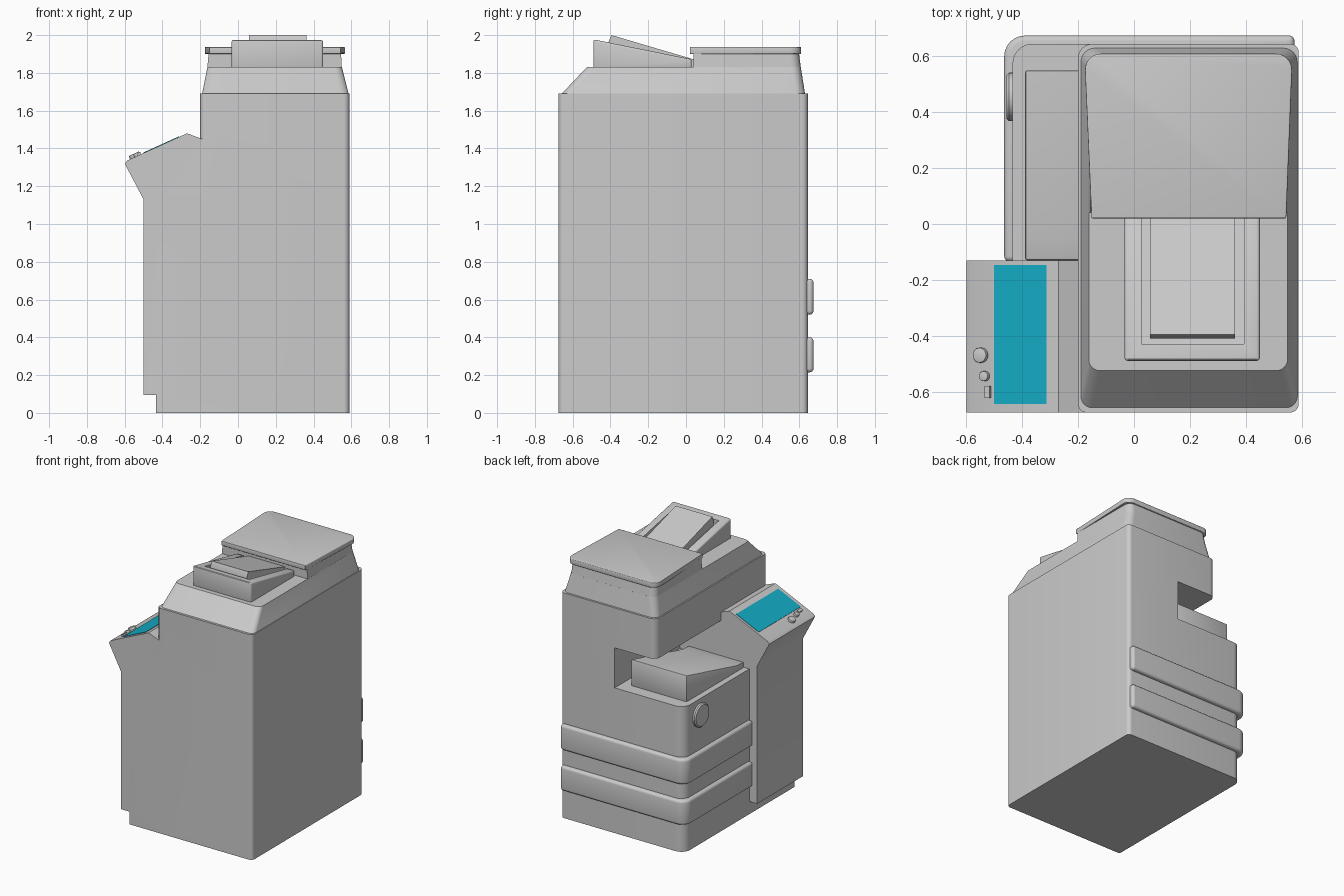
import bpy, bmesh, math
from mathutils import Vector

if "Cube" in bpy.data.objects:
    bpy.data.objects.remove(bpy.data.objects["Cube"])


def make(name, rings):
    """Close a stack of equal-length point rings into a solid."""
    bm = bmesh.new()
    vs = [[bm.verts.new(p) for p in r] for r in rings]
    n = len(vs[0])
    for a, b in zip(vs, vs[1:]):
        for i in range(n):
            bm.faces.new((a[i], a[(i + 1) % n], b[(i + 1) % n], b[i]))
    bm.faces.new(vs[0][::-1])
    bm.faces.new(vs[-1])
    bmesh.ops.recalc_face_normals(bm, faces=bm.faces[:])
    me = bpy.data.meshes.new(name)
    bm.to_mesh(me)
    bm.free()
    ob = bpy.data.objects.new(name, me)
    bpy.context.collection.objects.link(ob)
    return ob


def rounded(corners, radii, n=6):
    """Polygon with circular fillets at its corners."""
    out, k = [], len(corners)
    for i, r in enumerate(radii):
        c = Vector(corners[i])
        a = c + (Vector(corners[i - 1]) - c).normalized() * r
        b = c + (Vector(corners[(i + 1) % k]) - c).normalized() * r
        if r == 0:
            out.append(c)
            continue
        w = math.sqrt(0.5)
        for j in range(n + 1):
            t = j / n
            k0, k1, k2 = (1 - t) ** 2, 2 * w * t * (1 - t), t * t
            out.append((a * k0 + c * k1 + b * k2) / (k0 + k1 + k2))
    return out


def rect(x0, y0, x1, y1):
    return [(x0, y0), (x1, y0), (x1, y1), (x0, y1)]


def loft(name, sections, radii=(0, 0, 0, 0)):
    """Sections are (z, corner list)."""
    return make(name, [[(p[0], p[1], z) for p in rounded(c, radii)] for z, c in sections])


def box(name, x0, y0, z0, x1, y1, z1):
    return loft(name, [(z0, rect(x0, y0, x1, y1)), (z1, rect(x0, y0, x1, y1))])


def prism_x(name, prof, x0, x1):
    return make(name, [[(x, y, z) for y, z in prof] for x in (x0, x1)])


def prism_y(name, prof, y0, y1):
    return make(name, [[(x, y, z) for x, z in prof] for y in (y0, y1)])


def apply(ob, kind, **kw):
    m = ob.modifiers.new(kind, kind)
    for k, v in kw.items():
        setattr(m, k, v)
    bpy.context.view_layer.objects.active = ob
    bpy.ops.object.modifier_apply(modifier=m.name)


def boolean(ob, other, op):
    apply(ob, 'BOOLEAN', operation=op, solver='EXACT', object=other)
    bpy.data.objects.remove(other)


def bevel(ob, w, seg=3):
    apply(ob, 'BEVEL', width=w, segments=seg, limit_method='ANGLE', angle_limit=math.radians(35))


# Cabinet: lower block, scanner column with paper slot, control housing
lower = rect(-.435, -.675, .59, .645)
body = loft("cabinet", [(0, lower), (1.09, lower)], (.01, .03, .03, .07))
upper = rect(-.20, -.675, .59, .645)
column = loft("column", [(1.09, upper), (1.69, upper)], (.03, .03, .03, .05))
boolean(column, box("slot_cutter", -.6, -.13, 1.0, .14, 1, 1.39), 'DIFFERENCE')
boolean(body, column, 'UNION')
housing = prism_y("housing", [(-.3, .095), (-.5, .095), (-.5, 1.13), (-.6, 1.32), (-.585, 1.337),
                              (-.27, 1.48), (-.19, 1.45), (-.1, 1.45), (-.1, 1.05), (-.3, 1.05)],
                  -.675, -.13)
boolean(body, housing, 'UNION')

# Drawer bands wrapping the back and left side
for i, (z0, z1) in enumerate([(.215, .40), (.52, .71)]):
    c = rect(-.465, -.135, .575, .675)
    bevel(loft(f"drawer_band_{i + 1}", [(z0, c), (z1, c)], (0, 0, .02, .075)), .028, 4)

# Round side handle
knob = make("side_knob", [[(x, .455 + r * math.cos(a), .97 + r * math.sin(a))
                           for a in [math.tau * i / 32 for i in range(32)]]
                          for x, r in ((-.42, .087), (-.448, .087), (-.457, .078))])

# Paper output tray
bevel(prism_x("output_tray", [(.55, 1.08), (.55, 1.287), (-.05, 1.135), (-.13, 1.13), (-.13, 1.08)],
              -.39, .07), .008, 2)

# Scanner hood, feeder block and lid
loft("scanner_hood", [(1.69, rect(-.19, -.658, .585, .63)),
                      (1.83, rect(-.162, -.525, .55, .608))], (.04, .04, .05, .05))
loft("feeder_block", [(1.82, rect(-.163, .04, .55, .609)),
                      (1.91, rect(-.155, .04, .545, .597))], (0, 0, .05, .05))
lid = [(-.152, .02), (.545, .02), (.568, .61), (-.178, .61)]
bevel(loft("feeder_lid", [(1.90, lid), (1.938, lid)], (.005, .005, .06, .06)), .012)

# Document tray with sunken bed and raised plate
tray = prism_x("document_tray", [(-.49, 1.82), (-.49, 1.977), (.03, 1.872), (.03, 1.82)], -.034, .451)
bevel(tray, .012)
boolean(tray, prism_x("bed_cutter", [(-.43, 1.935), (-.43, 2.1), (.1, 2.1), (.1, 1.828)],
                      .027, .394), 'DIFFERENCE')
prism_x("document_plate", [(-.41, 1.92), (-.41, 1.965), (-.395, 2.0), (.04, 1.872), (.04, 1.825)],
        .058, .362)

# Touch screen and buttons lying on the sloped panel
SLOPE = math.atan2(1.48 - 1.337, .315)


def on_panel(ob, x, y):
    ob.location = (x, y, 1.48 + (x + .27) * math.tan(SLOPE))
    ob.rotation_euler = (0, -SLOPE, 0)
    return ob


half = .0935 / math.cos(SLOPE)
screen = on_panel(box("touch_screen", -half, -.249, -.01, half, .249, .003), -.4065, -.396)
teal = bpy.data.materials.new("screen_teal")
teal.diffuse_color = (.007, .41, .56, 1)
teal.use_nodes = True
teal.node_tree.nodes["Principled BSDF"].inputs["Base Color"].default_value = teal.diffuse_color
screen.data.materials.append(teal)
for i, (x, y, r) in enumerate([(-.547, -.47, .027), (-.533, -.545, .018)]):
    ring = [(r * math.cos(math.tau * k / 24), r * math.sin(math.tau * k / 24)) for k in range(24)]
    button = make(f"round_button_{i + 1}", [[(a, b, z) for a, b in ring] for z in (-.01, .018)])
    bevel(button, .004, 2)
    on_panel(button, x, y)
on_panel(box("switch", -.01, -.022, -.01, .01, .022, .012), -.522, -.602)

# Smooth the rounded parts, keep edges sharp
for ob in bpy.context.collection.objects:
    ob.select_set(True)
    bpy.context.view_layer.objects.active = ob
bpy.ops.object.shade_smooth_by_angle(angle=math.radians(30))
